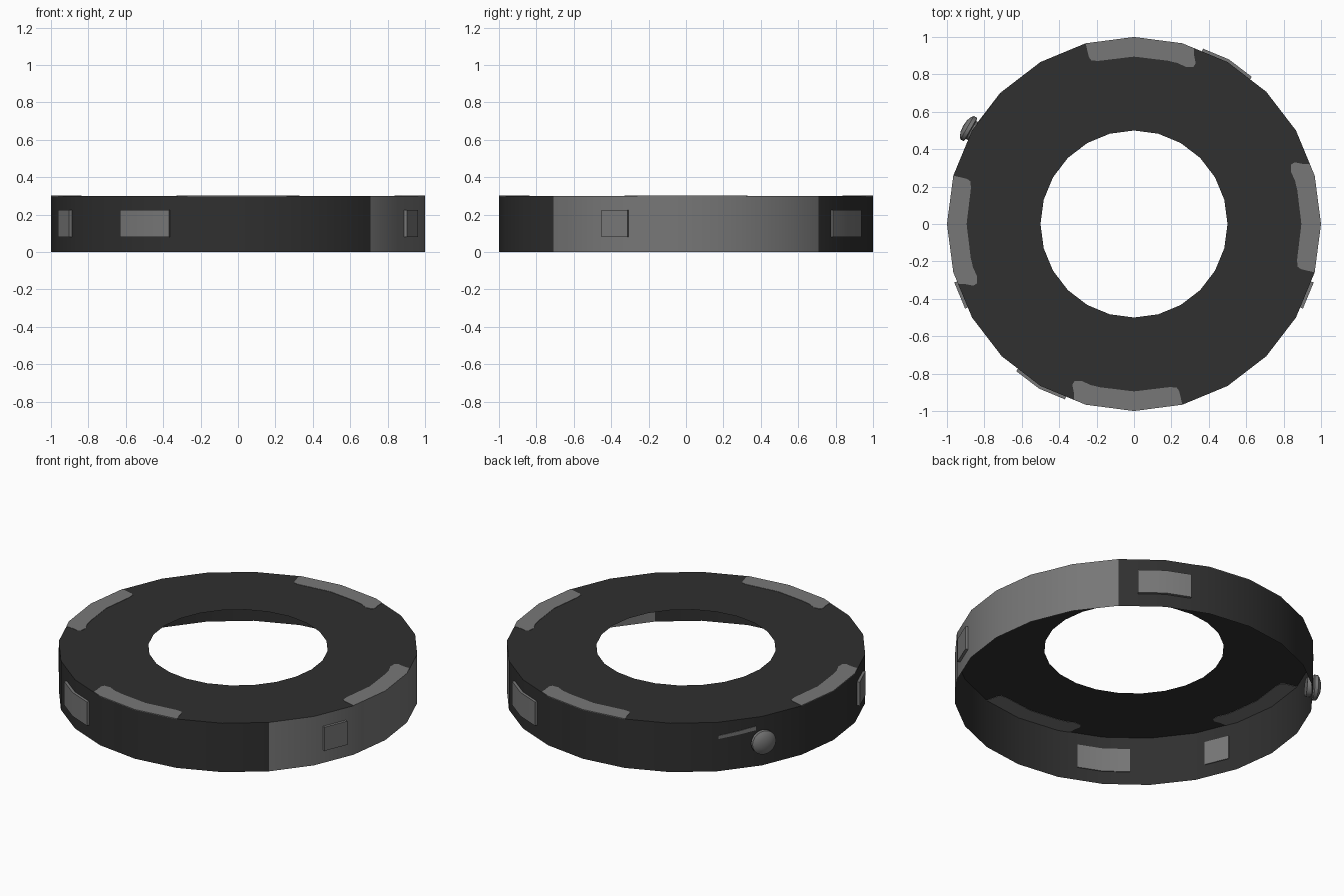
import bpy, bmesh, math
from mathutils import Matrix, Vector

if "Cube" in bpy.data.objects:
    bpy.data.objects.remove(bpy.data.objects["Cube"])

SIDES, HEIGHT, HOLE = 24, 0.3, 0.5


def material(name, v):
    m = bpy.data.materials.new(name)
    m.diffuse_color = (v, v, v, 1)
    m.use_nodes = True
    m.node_tree.nodes["Principled BSDF"].inputs["Base Color"].default_value = m.diffuse_color
    return m


dark = material("dark_grey", 0.029)
light = material("light_grey", 0.185)


def finish(bm, name, mats, recalc=True):
    if recalc:
        bmesh.ops.recalc_face_normals(bm, faces=bm.faces)
    me = bpy.data.meshes.new(name)
    bm.to_mesh(me)
    bm.free()
    ob = bpy.data.objects.new(name, me)
    bpy.context.collection.objects.link(ob)
    for m in mats:
        me.materials.append(m)
    bpy.context.view_layer.objects.active = ob
    ob.select_set(True)
    bpy.ops.object.shade_smooth_by_angle(angle=math.radians(30))
    ob.select_set(False)
    return ob


def polar(r, deg, z=0.0):
    a = math.radians(deg)
    return Vector((r * math.cos(a), r * math.sin(a), z))


def wall_radius(deg):
    """Distance to the flat-sided outer wall at an angle."""
    step = 360 / SIDES
    off = deg % step - step / 2
    return math.cos(math.radians(step / 2)) / math.cos(math.radians(off))


# open shell: outer wall and flat top with a hole, no bottom
bm = bmesh.new()
rings = [[bm.verts.new(polar(r, i * 360 / SIDES, z)) for i in range(SIDES)]
         for r, z in ((1, 0), (1, HEIGHT), (HOLE, HEIGHT))]
for lo, hi in zip(rings, rings[1:]):
    for i in range(SIDES):
        j = (i + 1) % SIDES
        bm.faces.new((lo[i], lo[j], hi[j], hi[i]))
bm.normal_update()
for f in bm.faces:  # the right-hand quarter of the wall is light
    c = f.calc_center_median()
    if abs(f.normal.z) < 0.5 and c.x > abs(c.y):
        f.material_index = 1
finish(bm, "ring_shell", [dark, light], recalc=False)

# four rounded light patches on the rim, seen from above and below
outline = [(-0.259, 0.966), (0, 1), (0.259, 0.966), (0.322, 0.939), (0.322, 0.90),
           (0.33, 0.86), (0.318, 0.84), (0.28, 0.838), (0.235, 0.86), (0.18, 0.873),
           (0, 0.895), (-0.19, 0.872), (-0.228, 0.874), (-0.241, 0.892)]
for name, swap, s in (("back", 0, 1), ("right", 1, 1), ("front", 0, -1), ("left", 1, -1)):
    bm = bmesh.new()
    pts = [(y * s, x * s) if swap else (x * s, y * s) for x, y in outline]
    face = bm.faces.new([bm.verts.new((x, y, HEIGHT - 0.002)) for x, y in pts])
    ext = bmesh.ops.extrude_face_region(bm, geom=[face])["geom"]
    bmesh.ops.translate(bm, vec=(0, 0, 0.004),
                        verts=[v for v in ext if isinstance(v, bmesh.types.BMVert)])
    finish(bm, "rim_patch_" + name, [light])


# plates that follow the wall; each stop is (angle, low z, high z)
def wall_plate(name, stops, inner, outer):
    bm = bmesh.new()
    loops = []
    for a, z0, z1 in stops:
        r = wall_radius(a)
        loops.append([bm.verts.new(polar(r + d, a, z))
                      for d, z in ((inner, z0), (outer, z0), (outer, z1), (inner, z1))])
    for p, q in zip(loops, loops[1:]):
        for i in range(4):
            j = (i + 1) % 4
            bm.faces.new((p[i], p[j], q[j], q[i]))
    bm.faces.new(loops[0])
    bm.faces.new(loops[-1])
    finish(bm, name, [light])


LOW, HIGH = 0.08, 0.225
for name, angles in (("back_plate", (51.3, 60, 68.5)), ("front_plate", (231.3, 240, 248.5)),
                     ("right_plate", (-26.6, -18)), ("left_plate", (198, 206.6))):
    wall_plate(name, [(a, LOW, HIGH) for a in angles], -0.005, 0.016)

# thin painted stroke beside the button
wall_plate("wall_stroke", [(135.4, 0.198, 0.218), (142, 0.208, 0.23), (148, 0.222, 0.246)],
           -0.003, 0.003)

# round domed button, turned about its own axis
bm = bmesh.new()
profile = [(0.055, -0.03), (0.055, 0.005), (0.072, 0.01), (0.072, 0.03),
           (0.06, 0.04), (0.035, 0.05)]
N = 20
rings = [[bm.verts.new(polar(r, i * 360 / N, h)) for i in range(N)] for r, h in profile]
for lo, hi in zip(rings, rings[1:]):
    for i in range(N):
        j = (i + 1) % N
        bm.faces.new((lo[i], lo[j], hi[j], hi[i]))
tip = bm.verts.new((0, 0, 0.054))
for i in range(N):
    bm.faces.new((rings[-1][i], rings[-1][(i + 1) % N], tip))
bm.faces.new(rings[0])
axis = polar(1, 150)
bm.transform(Matrix.Translation(axis + Vector((0, 0, 0.152)))
             @ axis.to_track_quat('Z', 'Y').to_matrix().to_4x4())
finish(bm, "button", [light])
